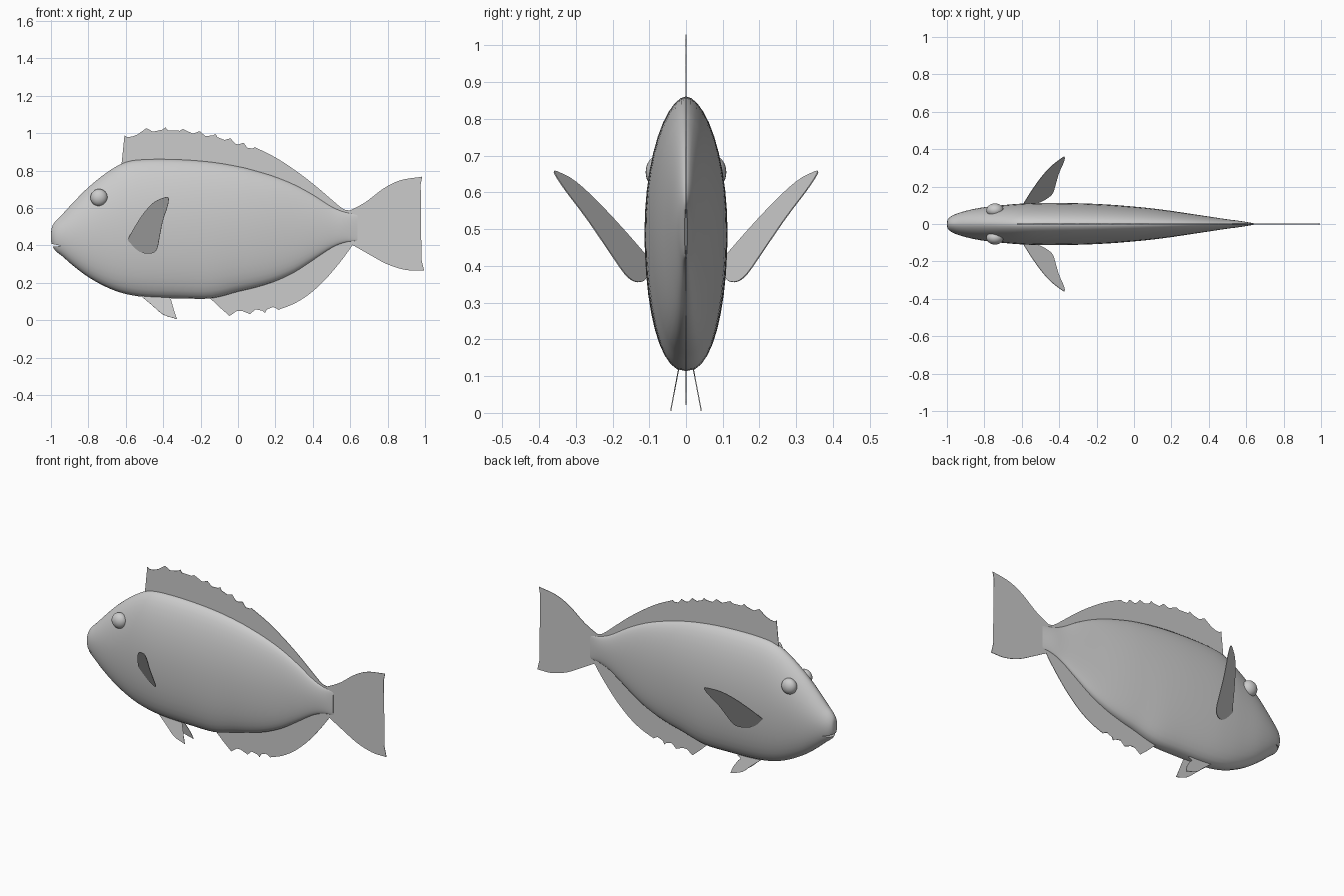
import bpy, bmesh, math
from mathutils import Vector

cube = bpy.data.objects.get("Cube")
if cube:
    bpy.data.objects.remove(cube, do_unlink=True)

skin = bpy.data.materials.new("plain grey")
skin.use_nodes = True
grey = (0.6, 0.6, 0.6, 1)
skin.diffuse_color = grey
skin.node_tree.nodes["Principled BSDF"].inputs["Base Color"].default_value = grey


def make_object(name, bm):
    bmesh.ops.recalc_face_normals(bm, faces=bm.faces)
    mesh = bpy.data.meshes.new(name)
    bm.to_mesh(mesh)
    bm.free()
    mesh.materials.append(skin)
    obj = bpy.data.objects.new(name, mesh)
    bpy.context.collection.objects.link(obj)
    return obj


def shade_smooth(obj, degrees):
    bpy.ops.object.select_all(action='DESELECT')
    obj.select_set(True)
    bpy.context.view_layer.objects.active = obj
    bpy.ops.object.shade_smooth_by_angle(angle=math.radians(degrees))


def spline(points, steps):
    """Smooth curve through points of any dimension."""
    pts = [Vector(p) for p in points]
    pts = [2 * pts[0] - pts[1]] + pts + [2 * pts[-1] - pts[-2]]
    curve = []
    for a, b, c, d in zip(pts, pts[1:], pts[2:], pts[3:]):
        for i in range(steps):
            t = i / steps
            curve.append(b + (c - a) * (t / 2)
                         + (2 * a - 5 * b + 4 * c - d) * (t * t / 2)
                         + (3 * b - a - 3 * c + d) * (t ** 3 / 2))
    return curve + [pts[-2]]


def scallops(tips, depth):
    """Spiny edge: the web sags between each pair of spine tips."""
    edge = []
    for a, b in zip(tips, tips[1:]):
        a, b = Vector(a), Vector(b)
        edge.append(a)
        for t, sag in ((.12, .7), (.35, 1), (.6, .9), (.82, .55)):
            edge.append(a.lerp(b, t) - Vector((0, depth * sag)))
    return edge + [Vector(tips[-1])]


def make_fin(name, outline, depth_at=lambda x, z: 0):
    """Thin fin from a side outline, tilted by a depth rule."""
    bm = bmesh.new()
    bm.faces.new([bm.verts.new((x, depth_at(x, z), z)) for x, z in outline])
    bmesh.ops.triangulate(bm, faces=bm.faces)
    obj = make_object(name, bm)
    thick = obj.modifiers.new("thickness", 'SOLIDIFY')
    thick.thickness = 0.003
    thick.offset = 0
    return obj


# Body: stations of x, bottom, top, half width
stations = [
    (-1, .425, .465, .012), (-.994, .4, .5, .027), (-.975, .37, .53, .043),
    (-.94, .342, .565, .058), (-.88, .29, .63, .075), (-.8, .23, .71, .09),
    (-.7, .175, .79, .101), (-.6, .14, .845, .109), (-.48, .122, .86, .113),
    (-.3, .116, .858, .111), (-.14, .117, .845, .104), (0, .152, .822, .093),
    (.1, .176, .797, .083), (.2, .208, .766, .07), (.3, .255, .725, .055),
    (.4, .32, .671, .04), (.5, .386, .607, .025), (.57, .415, .578, .016),
    (.64, .425, .565, .004)]
SIDES = 40
bm = bmesh.new()
rings = []
for x, low, high, half in spline(stations, 4):
    ring = []
    for i in range(SIDES):
        a = math.tau * i / SIDES
        c, s = math.cos(a), math.sin(a)
        power = 1.12 if s > 0 else .82
        y = math.copysign(abs(c) ** power, c) * half
        ring.append(bm.verts.new((x, y, (low + high) / 2 + s * (high - low) / 2)))
    rings.append(ring)
for r, q in zip(rings, rings[1:]):
    for i in range(SIDES):
        j = (i + 1) % SIDES
        bm.faces.new((r[i], r[j], q[j], q[i]))
bm.faces.new(rings[0])
bm.faces.new(rings[-1])
body = make_object("body", bm)

# Mouth: wedge-shaped slit cut into the snout
bm = bmesh.new()
profile = [(-1.03, .388), (-.945, .397), (-1.03, .415)]
face = bm.faces.new([bm.verts.new((x, -.1, z)) for x, z in profile])
sweep = bmesh.ops.extrude_face_region(bm, geom=[face])
bmesh.ops.translate(bm, vec=(0, .2, 0),
                    verts=[v for v in sweep["geom"] if isinstance(v, bmesh.types.BMVert)])
cutter = make_object("mouth_cutter", bm)
cutter.hide_render = True
cut = body.modifiers.new("mouth", 'BOOLEAN')
cut.operation = 'DIFFERENCE'
cut.object = cutter
bpy.context.view_layer.objects.active = body
bpy.ops.object.modifier_apply(modifier="mouth")
bpy.data.objects.remove(cutter, do_unlink=True)
shade_smooth(body, 45)

# Dorsal fin: spiny front, smooth rear, base hidden inside the back
dorsal_tips = [(-.607, .988), (-.49, 1.026), (-.387, 1.03), (-.295, 1.022), (-.205, 1.01),
               (-.12, .995), (-.04, .972), (.03, .948), (.09, .925)]
dorsal_rear = [(.09, .925), (.2, .87), (.3, .805), (.4, .73), (.5, .645), (.56, .596), (.6, .585)]
dorsal_base = [(.57, .56), (.4, .64), (.2, .74), (0, .8), (-.3, .83), (-.55, .82), (-.625, .81)]
make_fin("dorsal_fin", scallops(dorsal_tips, .02) + spline(dorsal_rear, 4)[1:] + dorsal_base)

# Anal fin: a few spines, then a rounded sweep to the tail
anal_tips = [(-.045, .022), (.065, .032), (.145, .038), (.215, .055)]
anal_rear = [(.215, .055), (.3, .088), (.38, .138), (.46, .21), (.53, .29), (.58, .355), (.615, .405)]
anal_base = [(.57, .43), (.4, .35), (.2, .24), (0, .18), (-.14, .14)]
make_fin("anal_fin", [(-.15, .118), (-.1, .07)] + scallops(anal_tips, -.024)
         + spline(anal_rear, 4)[1:] + anal_base)

# Tail fin: flared with a hollow trailing edge
tail_top = spline([(.59, .582), (.68, .63), (.78, .705), (.87, .748), (.985, .767)], 5)
tail_edge = spline([(.985, .767), (.966, .66), (.96, .53), (.963, .41), (.995, .265)], 5)
tail_low = spline([(.995, .265), (.9, .268), (.8, .298), (.7, .352), (.59, .415)], 5)
make_fin("tail_fin", tail_top + tail_edge[1:] + tail_low[1:])

# Paired parts
pectoral = spline([(-.59, .43), (-.55, .503), (-.5, .578), (-.45, .63), (-.4, .653), (-.372, .655),
                   (-.376, .61), (-.402, .53), (-.42, .44), (-.433, .38), (-.46, .358),
                   (-.51, .36), (-.55, .385), (-.59, .43)], 3)[:-1]
pelvic = spline([(-.52, .13), (-.46, .08), (-.4, .03), (-.327, .006)], 4) + [
    (-.34, .045), (-.37, .09), (-.385, .1), (-.36, .115), (-.4, .14)]
for side, sign in (("left", 1), ("right", -1)):
    # The model faces -x, so its painted sides are named by y
    make_fin(side + "_pectoral_fin", pectoral,
             lambda x, z: sign * (.11 + .55 * (x + .59) + .574 * (z - .43)))
    make_fin(side + "_pelvic_fin", pelvic,
             lambda x, z: sign * (.018 + .19 * (.13 - z)))
    bm = bmesh.new()
    bmesh.ops.create_uvsphere(bm, u_segments=24, v_segments=16, radius=.046)
    bmesh.ops.scale(bm, vec=(1, .8, 1), verts=bm.verts)
    bmesh.ops.translate(bm, vec=(-.743, sign * .073, .655), verts=bm.verts)
    shade_smooth(make_object(side + "_eye", bm), 60)
